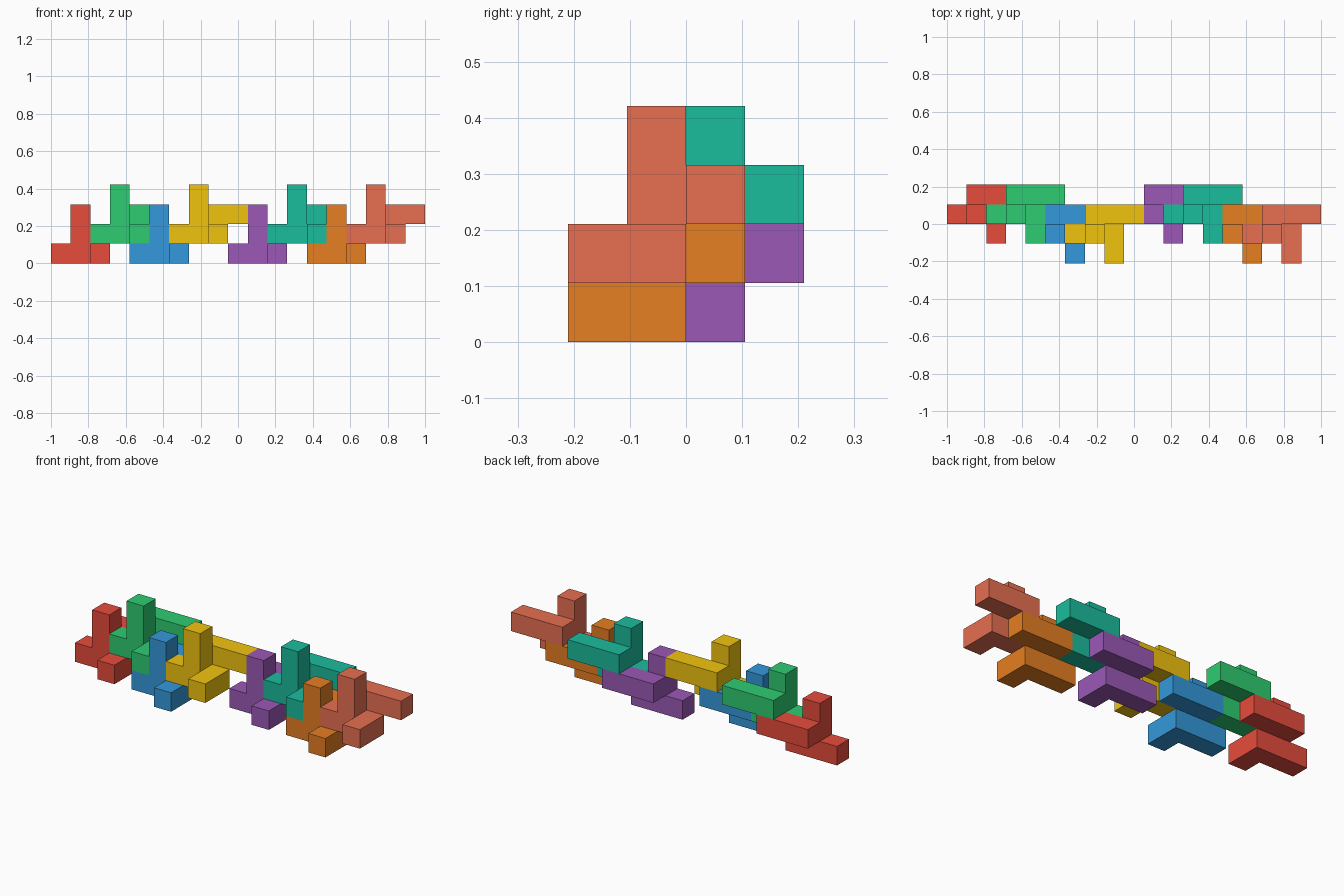
import bpy, bmesh
from mathutils import Color, Vector, Matrix

if "Cube" in bpy.data.objects:
    bpy.data.objects.remove(bpy.data.objects["Cube"])

U = 2 / 19                              # edge of one unit cube
ORIGIN = Vector((-1, -2 * U, 0))

# one puzzle piece as unit cells: foot bar, toe, post, raised rear bar
CELLS = {(0, 1, 0), (1, 1, 0), (2, 1, 0),
         (2, 0, 0),
         (1, 1, 1), (1, 1, 2),
         (1, 2, 1), (2, 2, 1), (3, 2, 1)}

# name, sRGB colour, cell offset
PIECES = [
    ("red_piece", (231, 76, 60), (0, 1, 0)),
    ("green_piece", (46, 204, 113), (2, 1, 1)),
    ("blue_piece", (52, 152, 219), (4, 0, 0)),
    ("yellow_piece", (241, 196, 15), (6, 0, 1)),
    ("purple_piece", (155, 89, 182), (9, 1, 0)),
    ("teal_piece", (26, 188, 156), (11, 1, 1)),
    ("orange_piece", (230, 126, 34), (13, 0, 0)),
    ("salmon_piece", (231, 111, 81), (15, 0, 1)),
]


def piece_mesh(name):
    """Outer skin of the cell set, with coplanar faces merged."""
    bm = bmesh.new()
    for cell in CELLS:
        centre = Vector(cell) + Vector((0.5, 0.5, 0.5))
        bmesh.ops.create_cube(bm, size=U, matrix=Matrix.Translation(centre * U))
    bm.normal_update()
    # drop faces shared by two neighbouring cells
    inner = []
    for f in bm.faces:
        outside = (f.calc_center_median() + f.normal * U / 2) / U
        if tuple(int(c // 1) for c in outside) in CELLS:
            inner.append(f)
    bmesh.ops.delete(bm, geom=inner, context='FACES')
    bmesh.ops.remove_doubles(bm, verts=bm.verts[:], dist=U * 0.01)
    bmesh.ops.dissolve_limit(bm, angle_limit=0.01, verts=bm.verts[:], edges=bm.edges[:])
    mesh = bpy.data.meshes.new(name)
    bm.to_mesh(mesh)
    bm.free()
    return mesh


for name, rgb, offset in PIECES:
    mesh = piece_mesh(name)
    mat = bpy.data.materials.new(name + "_colour")
    linear = Color([c / 255 for c in rgb]).from_srgb_to_scene_linear()
    mat.diffuse_color = (*linear, 1)
    mat.use_nodes = True
    mat.node_tree.nodes["Principled BSDF"].inputs["Base Color"].default_value = mat.diffuse_color
    mesh.materials.append(mat)
    obj = bpy.data.objects.new(name, mesh)
    obj.location = ORIGIN + Vector(offset) * U
    bpy.context.collection.objects.link(obj)
